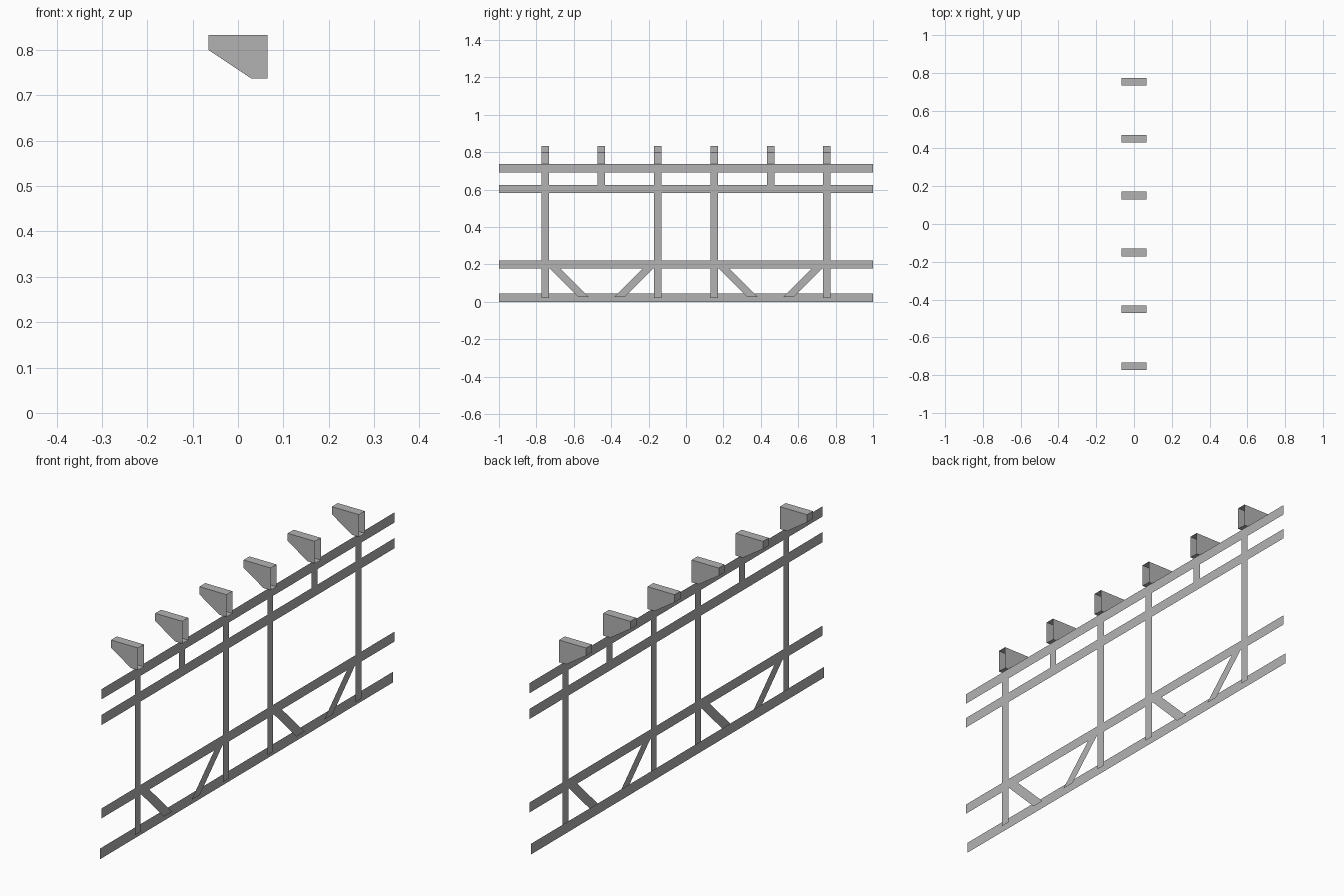
import bpy
import bmesh

cube = bpy.data.objects.get("Cube")
if cube:
    bpy.data.objects.remove(cube, do_unlink=True)

# Single plain grey finish
grey = bpy.data.materials.new("grey_metal")
colour = (0.45, 0.45, 0.45, 1.0)
grey.use_nodes = True
grey.diffuse_color = colour
grey.node_tree.nodes["Principled BSDF"].inputs["Base Color"].default_value = colour


def finish(name, bm):
    mesh = bpy.data.meshes.new(name)
    bm.to_mesh(mesh)
    bm.free()
    mesh.materials.append(grey)
    obj = bpy.data.objects.new(name, mesh)
    bpy.context.collection.objects.link(obj)
    return obj


def sheet(name, x, outline):
    """Flat strip facing +x from a (y, z) outline."""
    bm = bmesh.new()
    face = bm.faces.new([bm.verts.new((x, y, z)) for y, z in outline])
    face.normal_update()
    if face.normal.x < 0:
        face.normal_flip()
    return finish(name, bm)


def strip(name, x, y0, y1, z0, z1):
    return sheet(name, x, [(y0, z0), (y1, z0), (y1, z1), (y0, z1)])


def bracket(name, y):
    """Tapered hollow block, open at its +x end."""
    profile = [(-0.065, 0.833), (-0.065, 0.80), (0.03, 0.737),
               (0.065, 0.737), (0.065, 0.833)]
    bm = bmesh.new()
    face = bm.faces.new([bm.verts.new((x, y - HALF, z)) for x, z in profile])
    side = bmesh.ops.extrude_face_region(bm, geom=[face])
    verts = [g for g in side["geom"] if isinstance(g, bmesh.types.BMVert)]
    bmesh.ops.translate(bm, verts=verts, vec=(0, 2 * HALF, 0))
    bmesh.ops.recalc_face_normals(bm, faces=bm.faces)
    end = [f for f in bm.faces if f.normal.x > 0.99]
    bmesh.ops.delete(bm, geom=end, context="FACES_ONLY")
    return finish(name, bm)


HALF = 0.02
RAIL_X, POST_X, BASE_X = 0.048, 0.0485, 0.04
RAIL_TOP = 0.737

# Long horizontal rails
strip("bottom_rail", BASE_X, -1, 1, 0, 0.046)
strip("lower_rail", RAIL_X, -1, 1, 0.179, 0.222)
strip("middle_rail", RAIL_X, -1, 1, 0.582, 0.626)
strip("top_rail", RAIL_X, -1, 1, 0.693, RAIL_TOP)

# Uprights, with a bracket on each
for i in range(6):
    y = (i - 2.5) * 0.3015
    short = i in (1, 4)
    strip("short_post" if short else "tall_post", POST_X,
          y - HALF, y + HALF, 0.60 if short else 0.02, RAIL_TOP)
    bracket("top_bracket", y)

    # Diagonal braces lean inward within each pair of tall posts
    if not short:
        s = 1 if i in (0, 3) else -1
        sheet("diagonal_brace", POST_X,
              [(y + s * HALF, 0.184), (y + s * 0.075, 0.184),
               (y + s * 0.235, 0.025), (y + s * 0.179, 0.025)])
